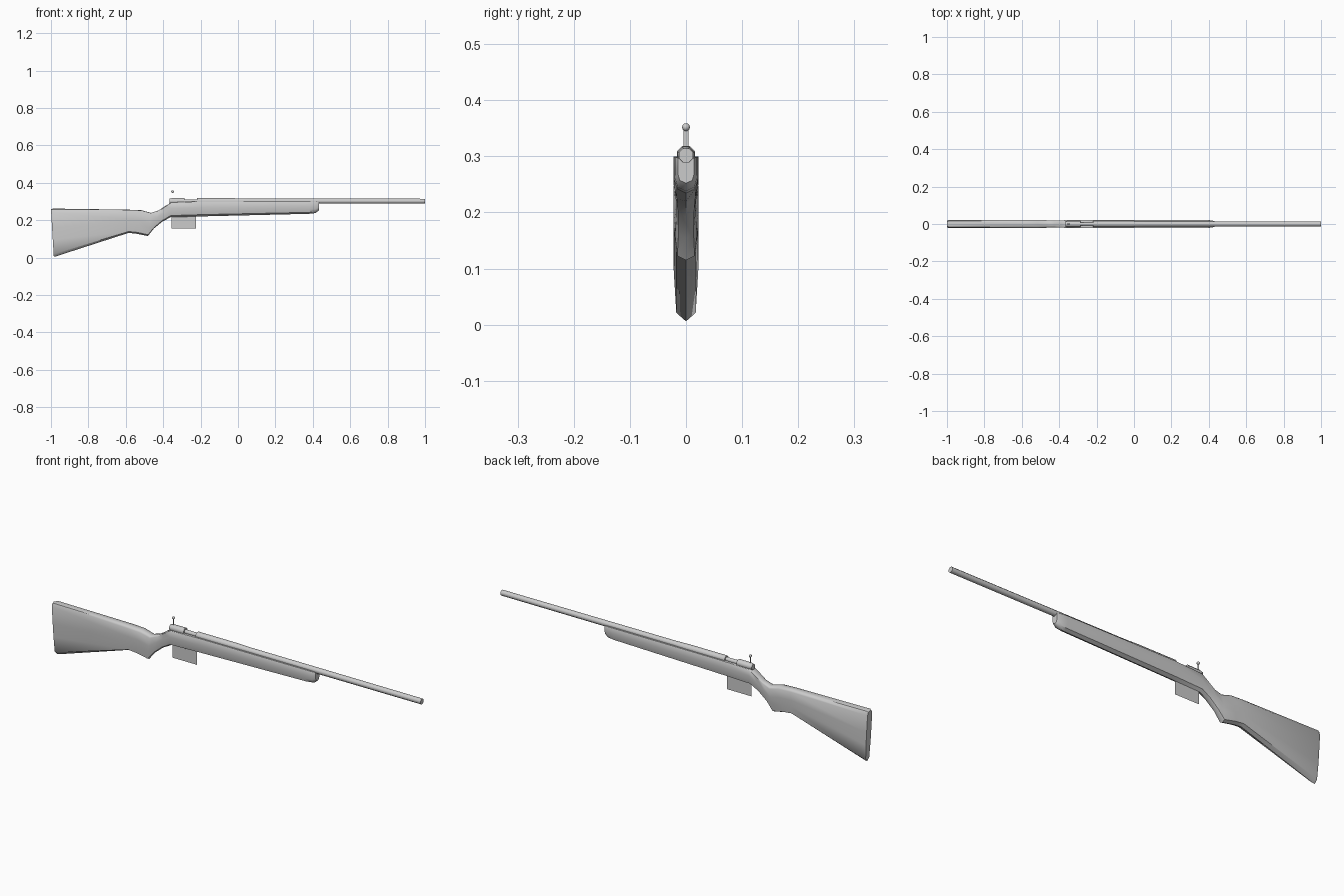
import bpy, bmesh, math

if "Cube" in bpy.data.objects:
    bpy.data.objects.remove(bpy.data.objects["Cube"])


def finish(name, bm, angle=40):
    bmesh.ops.recalc_face_normals(bm, faces=bm.faces)
    me = bpy.data.meshes.new(name)
    bm.to_mesh(me)
    bm.free()
    ob = bpy.data.objects.new(name, me)
    bpy.context.collection.objects.link(ob)
    bpy.ops.object.select_all(action='DESELECT')
    ob.select_set(True)
    bpy.context.view_layer.objects.active = ob
    bpy.ops.object.shade_smooth_by_angle(angle=math.radians(angle))
    return ob


def loft(name, rings, angle=40):
    bm = bmesh.new()
    loops = [[bm.verts.new(p) for p in r] for r in rings]
    n = len(loops[0])
    for a, b in zip(loops, loops[1:]):
        for i in range(n):
            bm.faces.new((a[i], a[(i + 1) % n], b[(i + 1) % n], b[i]))
    bm.faces.new(loops[0])
    bm.faces.new(loops[-1])
    return finish(name, bm, angle)


def tube(name, stations, z=0.302, sides=8):
    """Turned part along x from (x, radius) stations."""
    ring = [2 * math.pi * (i + 0.5) / sides for i in range(sides)]
    return loft(name, [[(x, r * math.cos(t), z + r * math.sin(t)) for t in ring]
                       for x, r in stations], 50)


def sheet(name, pts):
    bm = bmesh.new()
    bm.faces.new([bm.verts.new(p) for p in pts])
    return finish(name, bm)


def stock_ring(xt, zt, xb, zb, hw, flat):
    """Half section mirrored: keel at the bottom, crowned or flat top."""
    half = [(0, 0), (0.77, 0.06 + 0.06 * flat), (0.97, 0.35), (1, 0.6),
            (1, 0.92 + 0.07 * flat), (0.7 + 0.28 * flat, 0.985 + 0.015 * flat), (0, 1)]
    full = half + [(-u, v) for u, v in half[-2:0:-1]]
    return [(xb + (xt - xb) * v, u * hw, zb + (zt - zb) * v) for u, v in full]


# Stock: butt, wrist and fore-end in one loft
sections = [
    (-1.0, 0.258, -0.985, 0.006, 0.018, 0),
    (-0.99, 0.262, -0.975, 0.006, 0.0225, 0),
    (-0.585, 0.256, -0.585, 0.132, 0.0225, 0),
    (-0.515, 0.253, -0.545, 0.128, 0.0225, 0),
    (-0.465, 0.239, -0.482, 0.115, 0.020, 0),
    (-0.425, 0.252, -0.45, 0.155, 0.0175, 0.1),
    (-0.39, 0.275, -0.405, 0.192, 0.0185, 0.4),
    (-0.355, 0.295, -0.36, 0.216, 0.021, 0.8),
    (-0.2, 0.300, -0.2, 0.220, 0.0225, 1),
    (0.38, 0.300, 0.38, 0.234, 0.0215, 1),
    (0.415, 0.299, 0.415, 0.238, 0.0195, 1),
    (0.432, 0.297, 0.432, 0.252, 0.0145, 1),
]
loft("stock", [stock_ring(*s) for s in sections], 45)

# Barrel and action
tube("barrel", [(-0.22, 0.0165), (-0.02, 0.0165), (0.06, 0.0145), (1.0, 0.0135)])
tube("bolt", [(-0.36, 0.010), (-0.2, 0.010)])
tube("rear_receiver", [(-0.366, 0.014), (-0.352, 0.017), (-0.285, 0.0175)])

# Upright bolt handle with a ball knob
sheet("bolt_handle", [(-0.35, y, z) for y, z in
                      ((-0.005, 0.31), (0.005, 0.31), (0.0045, 0.348), (-0.0045, 0.348))])
bm = bmesh.new()
bmesh.ops.create_uvsphere(bm, u_segments=8, v_segments=6, radius=0.007)
bmesh.ops.translate(bm, verts=bm.verts, vec=(-0.35, 0, 0.352))
finish("bolt_knob", bm, 60)

# Flat plate below the action
sheet("guard_plate", [(-0.355, 0, 0.155), (-0.224, 0, 0.155),
                      (-0.224, 0, 0.225), (-0.355, 0, 0.225)])
